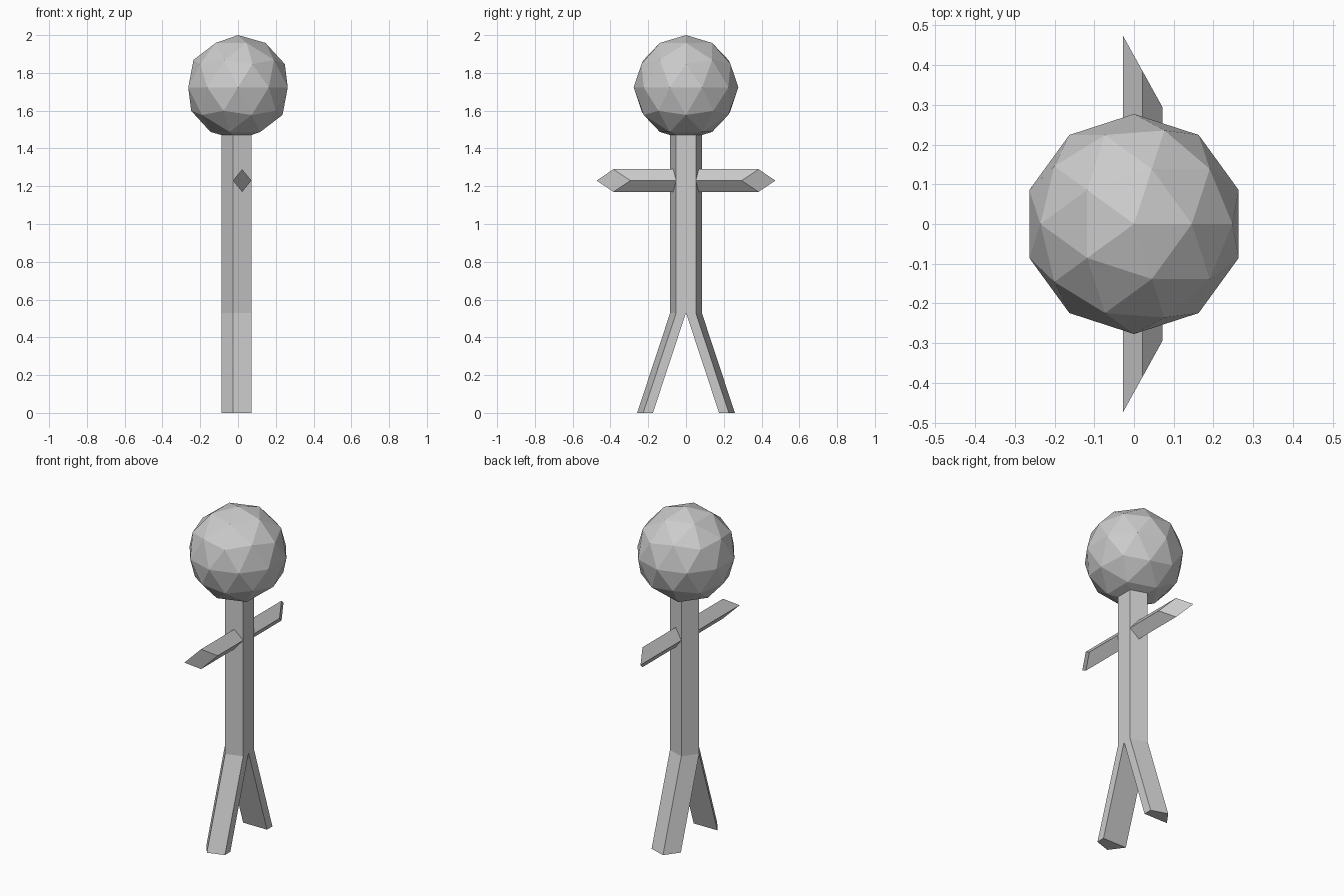
import bpy, bmesh
from math import cos, sin, radians

if "Cube" in bpy.data.objects:
    bpy.data.objects.remove(bpy.data.objects["Cube"])

HEAD_R = 0.277
BODY_R = 0.088
HIP_Z, ARM_Z = 0.53, 1.23
LEG_SPREAD = 0.175


def loft(name, start, end, cap_start=False, cap_end=False):
    """Bridge two matching rings of points, with optional end caps."""
    bm = bmesh.new()
    a = [bm.verts.new(p) for p in start]
    b = [bm.verts.new(p) for p in end]
    n = len(a)
    for i in range(n):
        j = (i + 1) % n
        bm.faces.new((a[i], a[j], b[j], b[i]))
    if cap_start:
        bm.faces.new(a)
    if cap_end:
        bm.faces.new(b)
    bmesh.ops.recalc_face_normals(bm, faces=bm.faces)
    mesh = bpy.data.meshes.new(name)
    bm.to_mesh(mesh)
    bm.free()
    obj = bpy.data.objects.new(name, mesh)
    bpy.context.collection.objects.link(obj)
    return obj


# Head: low-poly ball
bpy.ops.mesh.primitive_ico_sphere_add(subdivisions=2, radius=HEAD_R,
                                      location=(0, 0, 2 - HEAD_R))
bpy.context.object.name = "head"

# Torso: five-sided column running up into the head
pentagon = [(BODY_R * cos(radians(a)), BODY_R * sin(radians(a)))
            for a in (36, 108, 180, 252, 324)]
loft("torso", [(x, y, HIP_Z) for x, y in pentagon],
     [(x, y, 1.49) for x, y in pentagon], cap_end=True)

front, side, back = pentagon[:3]
for label, s in (("left", 1), ("right", -1)):
    # Leg: half of the torso section, slanting outwards to the ground
    half = [(front[0], 0), front, side, (back[0], 0)]
    loft(label + "_leg", [(x, s * y, HIP_Z) for x, y in half],
         [(x, s * (y + LEG_SPREAD), 0) for x, y in half], cap_end=True)

    # Arm: diamond section growing from a torso side, with a slanted end
    mid_x = (front[0] + side[0]) / 2
    mid_y = (front[1] + side[1]) / 2
    diamond = [(side[0], side[1], 0, 0.473), (mid_x, mid_y, 0.06, 0.384),
               (front[0], front[1], 0, 0.295), (mid_x, mid_y, -0.06, 0.384)]
    loft(label + "_arm", [(x, s * y, ARM_Z + dz) for x, y, dz, _ in diamond],
         [(x, s * tip, ARM_Z + dz) for x, _, dz, tip in diamond], cap_end=True)
